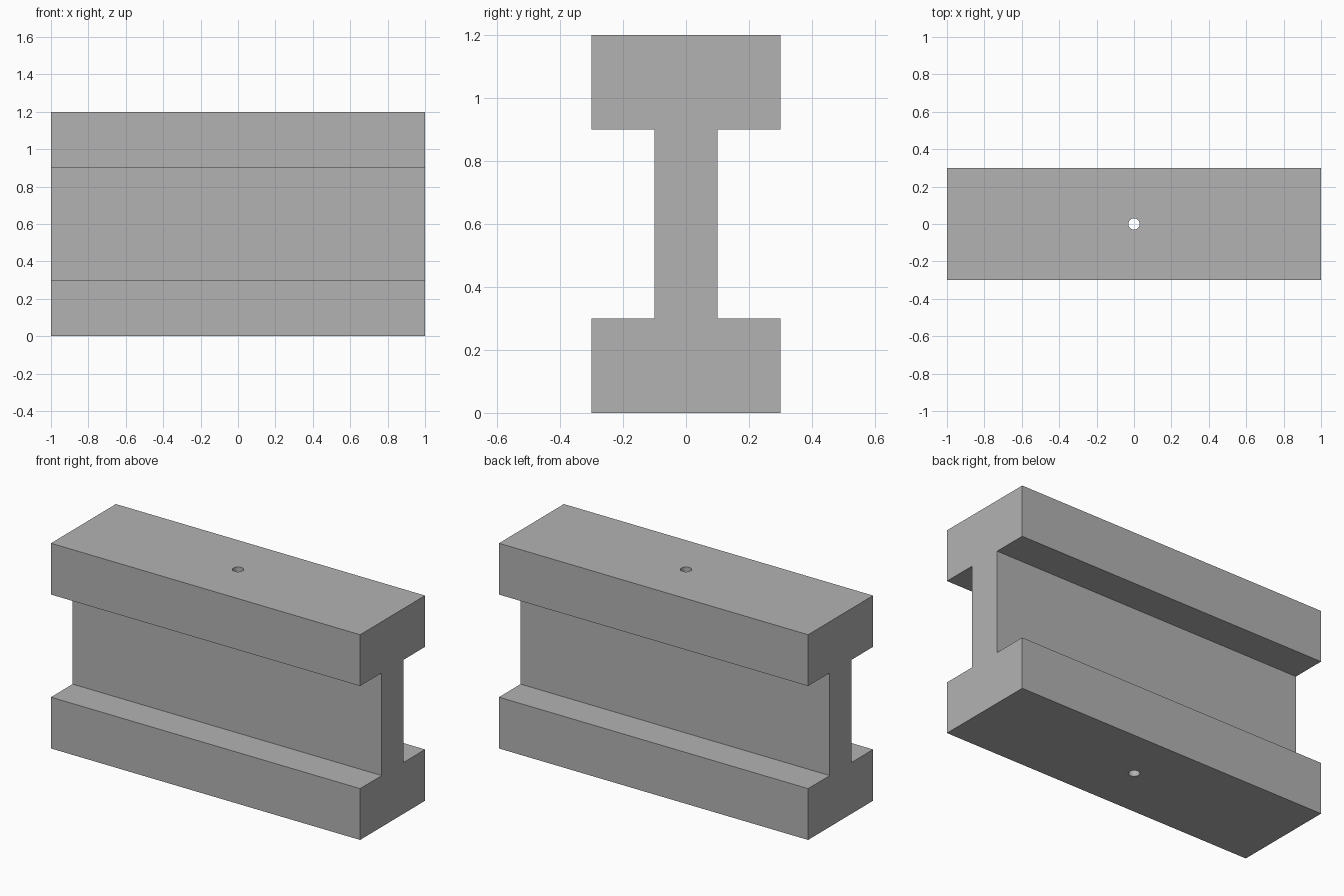
import bpy
import bmesh
from mathutils import Vector

cube = bpy.data.objects.get("Cube")
if cube:
    bpy.data.objects.remove(cube, do_unlink=True)

LENGTH, HEIGHT = 2.0, 1.2
FLANGE_HALF, WEB_HALF, FLANGE_THICK = 0.3, 0.1, 0.3
HOLE_RADIUS = 0.03

# Plain grey material
grey = bpy.data.materials.new("plain grey")
grey.use_nodes = True
colour = (0.45, 0.45, 0.45, 1)
grey.diffuse_color = colour
grey.node_tree.nodes["Principled BSDF"].inputs["Base Color"].default_value = colour

# Beam: I-shaped profile, mirrored across the web and extruded along x
side = [(FLANGE_HALF, 0), (FLANGE_HALF, FLANGE_THICK),
        (WEB_HALF, FLANGE_THICK), (WEB_HALF, HEIGHT - FLANGE_THICK),
        (FLANGE_HALF, HEIGHT - FLANGE_THICK), (FLANGE_HALF, HEIGHT)]
profile = side + [(-y, z) for y, z in reversed(side)]

bm = bmesh.new()
face = bm.faces.new([bm.verts.new((-LENGTH / 2, y, z)) for y, z in profile])
extruded = bmesh.ops.extrude_face_region(bm, geom=[face], use_keep_orig=True)
moved = [v for v in extruded["geom"] if isinstance(v, bmesh.types.BMVert)]
bmesh.ops.translate(bm, verts=moved, vec=Vector((LENGTH, 0, 0)))
bmesh.ops.recalc_face_normals(bm, faces=bm.faces)
mesh = bpy.data.meshes.new("beam")
bm.to_mesh(mesh)
bm.free()
mesh.materials.append(grey)
beam = bpy.data.objects.new("beam", mesh)
bpy.context.collection.objects.link(beam)

# Vertical hole through the middle of the web
bpy.ops.mesh.primitive_cylinder_add(vertices=32, radius=HOLE_RADIUS,
                                    depth=HEIGHT * 1.5,
                                    location=(0, 0, HEIGHT / 2))
cutter = bpy.context.object
cutter.name = "hole_cutter"
cutter.hide_render = True
cutter.data.materials.append(grey)
hole = beam.modifiers.new("hole", "BOOLEAN")
hole.operation = "DIFFERENCE"
hole.solver = "EXACT"
hole.object = cutter

bpy.ops.object.select_all(action="DESELECT")
beam.select_set(True)
bpy.context.view_layer.objects.active = beam
bpy.ops.object.modifier_apply(modifier=hole.name)
bpy.data.objects.remove(cutter, do_unlink=True)
bpy.ops.object.shade_smooth_by_angle()
